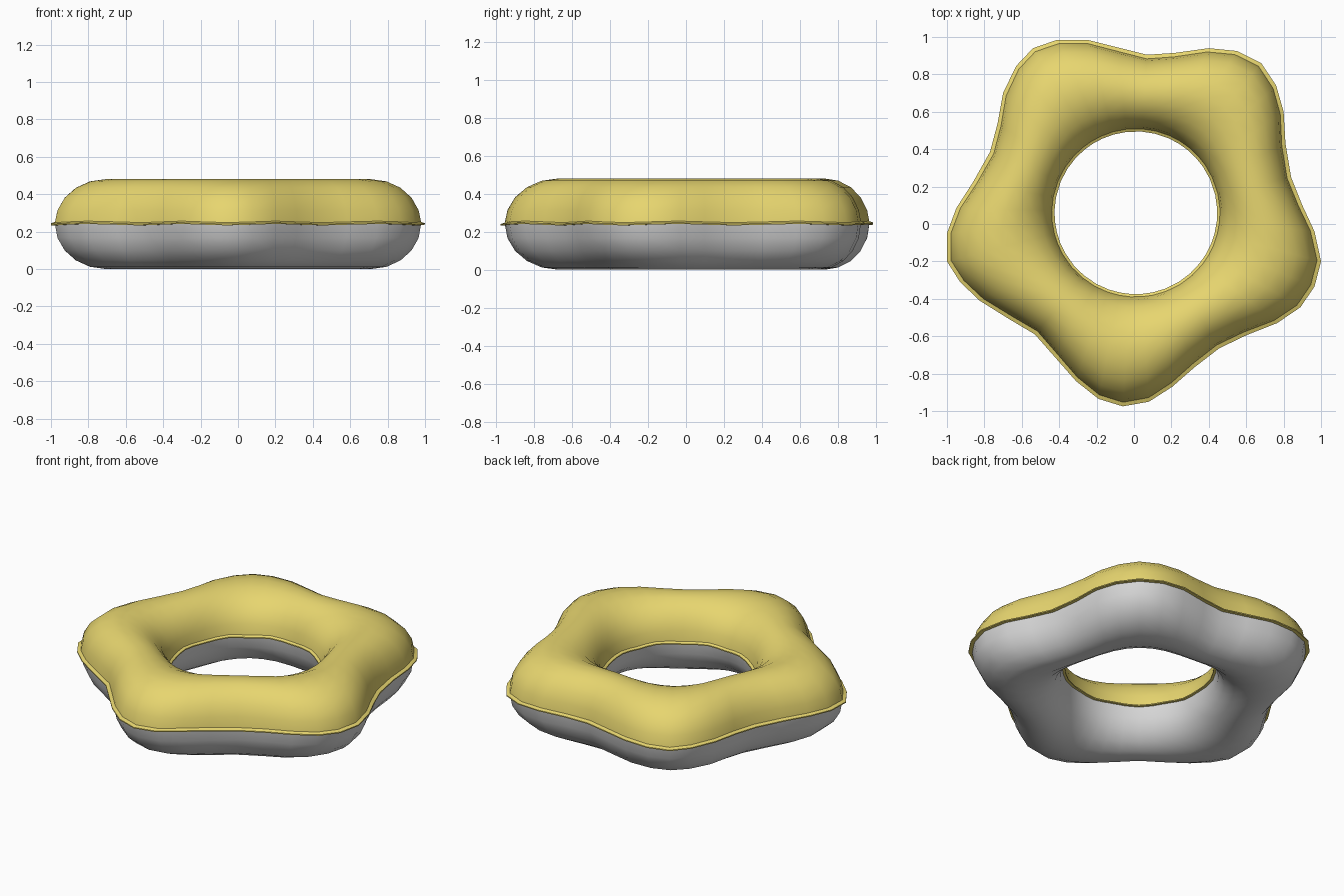
import bpy, bmesh, math
from mathutils import Vector

if "Cube" in bpy.data.objects:
    bpy.data.objects.remove(bpy.data.objects["Cube"])

# Outer rim of the rounded five-lobed ring, seen from above
RIM = [(1.0, -.20), (.965, -.04), (.90, .10), (.84, .25), (.81, .43), (.80, .60), (.76, .74),
       (.68, .86), (.55, .925), (.40, .94), (.22, .915), (.07, .905), (-.09, .945), (-.25, .985),
       (-.41, .985), (-.54, .94), (-.63, .845), (-.70, .70), (-.73, .535), (-.77, .385),
       (-.86, .225), (-.95, .085), (-1.0, -.05), (-1.0, -.2), (-.93, -.31), (-.825, -.41),
       (-.665, -.51), (-.53, -.59), (-.42, -.715), (-.31, -.84), (-.19, -.935), (-.06, -.975),
       (.08, -.95), (.205, -.87), (.325, -.765), (.455, -.665), (.60, -.595), (.765, -.53),
       (.89, -.445), (.965, -.335)]
HOLE = Vector((.01, .06))
HOLE_R = .45       # wall of the hole
LIP = .022         # how far the icing lip sticks out
MID, HALF = .24, .24
STEPS = 10         # segments across the half section


def material(name, rgb):
    m = bpy.data.materials.new(name)
    m.diffuse_color = (*rgb, 1)
    m.use_nodes = True
    m.node_tree.nodes["Principled BSDF"].inputs["Base Color"].default_value = m.diffuse_color
    return m


def half_ring(name, up, lip, mat):
    """Sweep a half ellipse between the hole and the outer rim."""
    bm = bmesh.new()
    loops = []
    for i, p in enumerate(RIM):
        d = Vector(p) - HOLE
        outer = d.length - LIP
        d.normalize()
        c, a = (outer + HOLE_R) / 2, (outer - HOLE_R) / 2
        section = []
        for k in range(STEPS + 1):
            t = math.pi * k / STEPS
            section.append((c + a * math.cos(t), MID + up * HALF * math.sin(t)))
        if lip:
            # thin, slightly wavy lip on both edges
            wave = .004 * math.sin(i * math.tau / 4)
            section[0] = (outer, MID + .012 + wave)
            section[-1] = (HOLE_R, MID + .012 + wave)
            section.insert(0, (outer + LIP, MID + .004 + wave))
            section.insert(0, (outer + LIP, MID - .003 + wave))
            section.append((HOLE_R - .015, MID + .004 + wave))
            section.append((HOLE_R - .015, MID - .003 + wave))
        loops.append([bm.verts.new((HOLE.x + d.x * r, HOLE.y + d.y * r, z)) for r, z in section])
    n = len(loops[0])
    for i, a in enumerate(loops):
        b = loops[(i + 1) % len(loops)]
        for k in range(n):
            j = (k + 1) % n
            bm.faces.new((a[k], b[k], b[j], a[j]))
    bmesh.ops.recalc_face_normals(bm, faces=bm.faces)
    me = bpy.data.meshes.new(name)
    bm.to_mesh(me)
    bm.free()
    me.materials.append(mat)
    ob = bpy.data.objects.new(name, me)
    bpy.context.collection.objects.link(ob)
    bpy.ops.object.select_all(action='DESELECT')
    ob.select_set(True)
    bpy.context.view_layer.objects.active = ob
    bpy.ops.object.shade_smooth_by_angle(angle=math.radians(42))
    return ob


# Grey lower half and yellow icing on top
half_ring("ring_base", -1, False, material("light grey", (.68, .68, .68)))
half_ring("icing_top", 1, True, material("soft yellow", (.80, .67, .16)))
